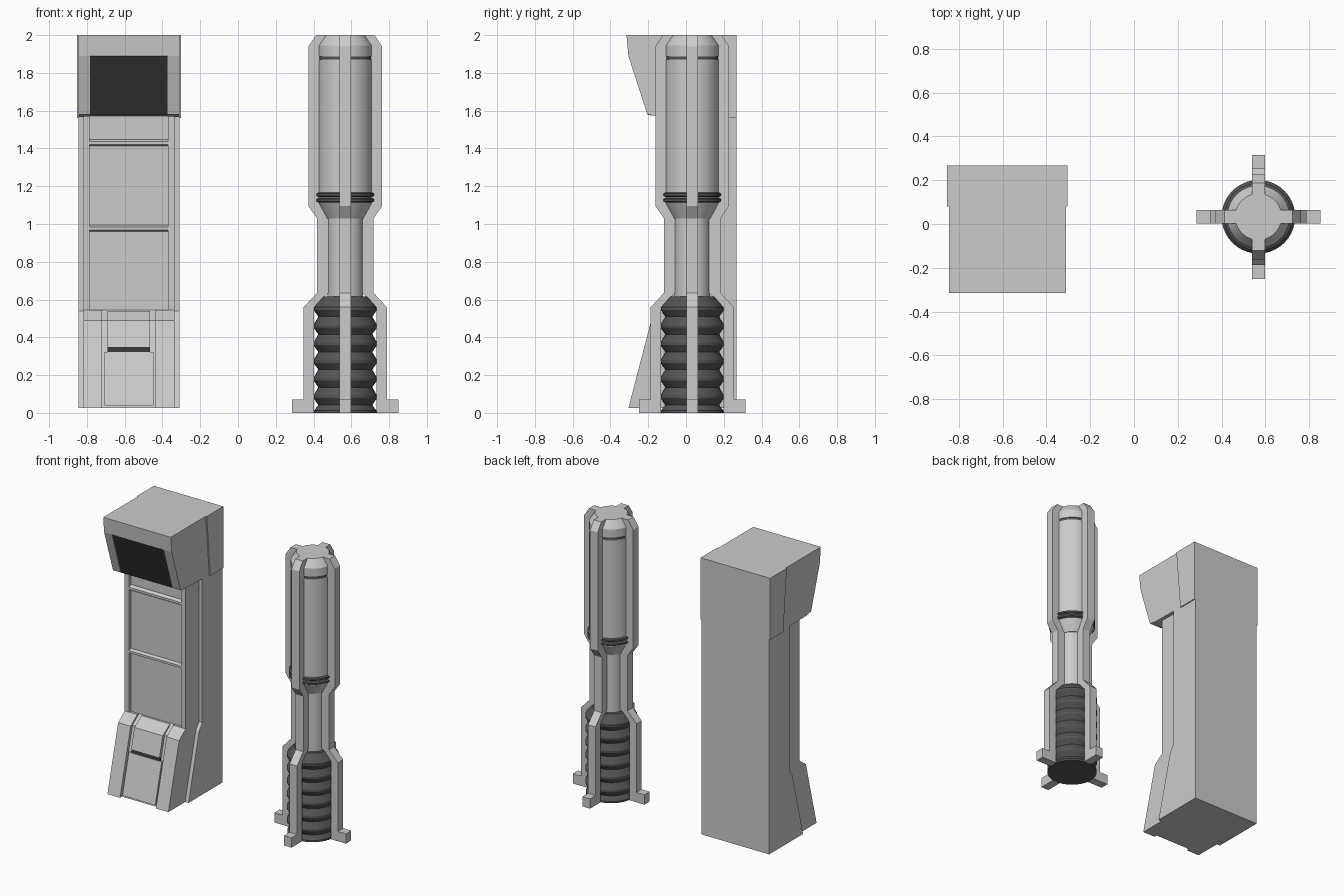
import bpy, bmesh, math
from mathutils import Matrix

if "Cube" in bpy.data.objects:
    bpy.data.objects.remove(bpy.data.objects["Cube"])

CX = -0.578            # cabinet centre in x
TX, TY = 0.568, 0.033  # tower centre


def material(name, v):
    m = bpy.data.materials.new(name)
    m.diffuse_color = (v, v, v, 1)
    m.use_nodes = True
    m.node_tree.nodes["Principled BSDF"].inputs["Base Color"].default_value = m.diffuse_color
    return m


RUBBER = material("dark_rubber", 0.09)
GLASS = material("screen_black", 0.035)


def finish(bm, name, mat=None, smooth=False):
    bmesh.ops.recalc_face_normals(bm, faces=bm.faces)
    me = bpy.data.meshes.new(name)
    bm.to_mesh(me)
    bm.free()
    ob = bpy.data.objects.new(name, me)
    bpy.context.collection.objects.link(ob)
    if mat:
        me.materials.append(mat)
    if smooth:
        bpy.ops.object.select_all(action='DESELECT')
        ob.select_set(True)
        bpy.context.view_layer.objects.active = ob
        bpy.ops.object.shade_smooth_by_angle(angle=math.radians(25))
    return ob


def add_prism(bm, profile, x0, x1):
    """Extrude a (y, z) profile from x0 to x1."""
    a = [bm.verts.new((x0, y, z)) for y, z in profile]
    b = [bm.verts.new((x1, y, z)) for y, z in profile]
    bm.faces.new(a)
    bm.faces.new(b[::-1])
    n = len(a)
    for i in range(n):
        bm.faces.new((a[i], b[i], b[(i + 1) % n], a[(i + 1) % n]))


def cabinet_part(name, profile, x0, x1, mat=None, mirror=False):
    bm = bmesh.new()
    add_prism(bm, profile, CX + x0, CX + x1)
    if mirror:
        add_prism(bm, profile, CX - x1, CX - x0)
    return finish(bm, name, mat)


def lathe(name, profile, mat=None, sides=40):
    """Revolve a (r, z) profile around the tower axis, with capped ends."""
    bm = bmesh.new()
    rings = [[bm.verts.new((TX + r * math.cos(2 * math.pi * k / sides),
                            TY + r * math.sin(2 * math.pi * k / sides), z))
              for k in range(sides)] for r, z in profile]
    for p, q in zip(rings, rings[1:]):
        for k in range(sides):
            j = (k + 1) % sides
            bm.faces.new((p[k], p[j], q[j], q[k]))
    bm.faces.new(rings[0])
    bm.faces.new(rings[-1])
    return finish(bm, name, mat, smooth=True)


# ---- cabinet: rear body and its slightly wider top shell
B = 0.268
cabinet_part("rear_body", [(B, 0.025), (B, 1.9), (0.04, 1.9), (0.04, 0.54),
                           (0.005, 0.49), (-0.115, 0.025)], -0.267, 0.267)
cabinet_part("head_rear_shell", [(B, 1.56), (B, 2.0), (0.08, 2.0), (0.12, 1.56)],
             -0.275, 0.275)

# ---- head with recessed screen
HEAD = [(0.2, 2.0), (-0.315, 2.0), (-0.305, 1.89), (-0.205, 1.58), (-0.15, 1.57), (0.2, 1.565)]
cabinet_part("head_side", HEAD, 0.205, 0.267, mirror=True)
cabinet_part("head_core", [(0.2, 2.0), (-0.315, 2.0), (-0.305, 1.89), (-0.29, 1.885),
                           (-0.19, 1.575), (0.2, 1.565)], -0.205, 0.205)
cabinet_part("screen", [(-0.30, 1.887), (-0.28, 1.887), (-0.18, 1.577), (-0.20, 1.577)],
             -0.205, 0.205, GLASS)

# ---- front frame: posts, recessed backing, panels, chamfered cross bars
F = -0.11
cabinet_part("front_post", [(0.1, 0.3), (0.1, 1.6), (F, 1.6), (F, 0.3)],
             0.207, 0.241, mirror=True)
cabinet_part("front_backing", [(0.1, 0.3), (0.1, 1.6), (F + 0.025, 1.6), (F + 0.025, 0.3)],
             -0.21, 0.21)
for z0, z1 in ((0.545, 0.96), (0.995, 1.41), (1.455, 1.6)):
    cabinet_part("front_panel", [(0, z0), (F + 0.018, z0), (F + 0.018, z1), (0, z1)],
                 -0.202, 0.202)
for z in (0.977, 1.43):
    cabinet_part("cross_bar", [(0, z - 0.018), (F + 0.018, z - 0.018), (F, z - 0.008),
                               (F, z + 0.008), (F + 0.018, z + 0.018), (0, z + 0.018)],
                 -0.207, 0.207)


# ---- flared base: side cheeks, recessed channel, upper flap, lower panel
def slope(z, inset=0.0):
    return -0.305 + (z - 0.025) * 0.26 + inset


def flare(inset):
    return [(0.1, 0.025), (0.1, 0.545), (F + inset, 0.545),
            (slope(0.49, inset), 0.49), (slope(0.025, inset), 0.025)]


cabinet_part("base_cheek", flare(0), 0.142, 0.241, mirror=True)
cabinet_part("base_channel", flare(0.022), -0.145, 0.145)
cabinet_part("base_flap", [(-0.05, 0.54), (F, 0.54), (slope(0.49), 0.49),
                           (slope(0.345), 0.345), (-0.05, 0.345)], -0.112, 0.112)
cabinet_part("base_slot", [(-0.1, 0.345), (slope(0.345, 0.01), 0.345),
                           (slope(0.322, 0.01), 0.322), (-0.1, 0.322)], -0.112, 0.112, GLASS)
cabinet_part("base_lower_panel", [(-0.1, 0.322), (slope(0.322, 0.006), 0.322),
                                  (slope(0.04, 0.006), 0.04), (-0.1, 0.04)], -0.13, 0.13)

# ---- tower: bellows, shaft, upper barrel, rings
bellows = [(0.165, 0.0), (0.165, 0.012)]
for i in range(6):
    zp = 0.085 + i * 0.0935
    bellows += [(0.143, zp - 0.043), (0.168, zp - 0.007), (0.168, zp + 0.007)]
lathe("bellows", bellows + [(0.12, 0.615)], RUBBER)
lathe("shaft", [(0.095, 0.58), (0.095, 1.05)])
lathe("barrel", [(0.1, 1.03), (0.143, 1.11), (0.143, 1.87), (0.134, 1.872), (0.134, 1.886),
                 (0.143, 1.888), (0.143, 1.945), (0.106, 2.0)])
for z in (1.126, 1.155):
    lathe("barrel_ring", [(0.14, z - 0.014), (0.155, z - 0.006),
                          (0.155, z + 0.006), (0.14, z + 0.014)], RUBBER)
lathe("top_groove", [(0.139, 1.868), (0.139, 1.889)], RUBBER)

# ---- four ribs around the tower, each with a foot
RIB = [(0.165, 0.0), (0.283, 0.0), (0.283, 0.07), (0.22, 0.07), (0.22, 0.56), (0.15, 0.635),
       (0.15, 1.03), (0.195, 1.095), (0.195, 1.94), (0.155, 2.0), (0.09, 2.0),
       (0.13, 1.94), (0.13, 1.10), (0.09, 1.03), (0.09, 0.635), (0.165, 0.56)]
for k in range(4):
    bm = bmesh.new()
    add_prism(bm, RIB, -0.03, 0.03)
    bmesh.ops.transform(bm, verts=bm.verts, matrix=Matrix.Translation((TX, TY, 0))
                        @ Matrix.Rotation(k * math.pi / 2, 4, 'Z'))
    finish(bm, "tower_rib")
